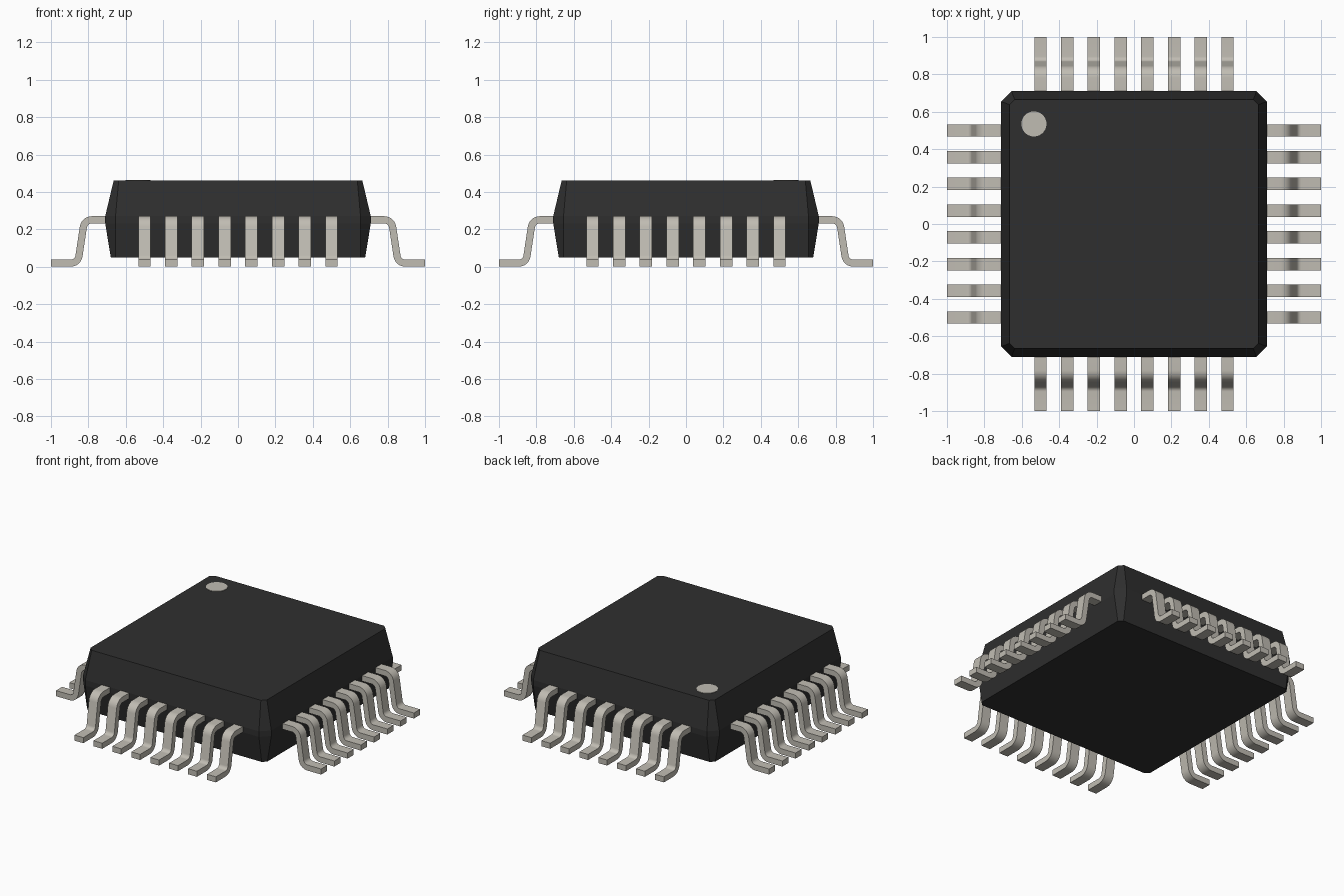
import bpy, bmesh, math
from mathutils import Vector, Matrix

cube = bpy.data.objects.get("Cube")
if cube:
    bpy.data.objects.remove(cube, do_unlink=True)


def material(name, rgb):
    m = bpy.data.materials.new(name)
    m.use_nodes = True
    m.diffuse_color = (*rgb, 1)
    m.node_tree.nodes["Principled BSDF"].inputs["Base Color"].default_value = (*rgb, 1)
    return m


black = material("black plastic", (0.028, 0.028, 0.028))
metal = material("dull metal", (0.53, 0.505, 0.45))


def finish(bm, name, mat):
    bmesh.ops.recalc_face_normals(bm, faces=bm.faces)
    mesh = bpy.data.meshes.new(name)
    bm.to_mesh(mesh)
    bm.free()
    mesh.materials.append(mat)
    ob = bpy.data.objects.new(name, mesh)
    bpy.context.collection.objects.link(ob)
    return ob


# Body: stacked square outlines with cut corners (half width, corner cut, height)
LEVELS = [(0.68, 0.025, 0.05), (0.71, 0.055, 0.232),
          (0.71, 0.055, 0.27), (0.665, 0.027, 0.46)]
bm = bmesh.new()
rings = []
for h, c, z in LEVELS:
    i = h - c
    outline = [(h, -i), (h, i), (i, h), (-i, h), (-h, i), (-h, -i), (-i, -h), (i, -h)]
    rings.append([bm.verts.new((x, y, z)) for x, y in outline])
for low, high in zip(rings, rings[1:]):
    for k in range(8):
        n = (k + 1) % 8
        bm.faces.new((low[k], low[n], high[n], high[k]))
bm.faces.new(rings[0][::-1])
bm.faces.new(rings[-1])
finish(bm, "package_body", black)

# Round marker on the top near one corner
bm = bmesh.new()
bmesh.ops.create_cone(bm, cap_ends=True, segments=40, radius1=0.067, radius2=0.067,
                      depth=0.006, matrix=Matrix.Translation((-0.535, 0.535, 0.46)))
finish(bm, "corner_marker", metal)

# Lead centre line with rounded bends, in the x-z plane
THICK, WIDTH, BEND, STEPS = 0.038, 0.066, 0.046, 8
start, knee, heel, toe = [Vector(p) for p in
                          ((0.69, 0.251), (0.821, 0.251), (0.856, 0.019), (1.0, 0.019))]


def bend(a, corner, b):
    """Centre-line points and side normals along a circular bend."""
    d1, d2 = (corner - a).normalized(), (b - corner).normalized()
    turn = d1.x * d2.y - d1.y * d2.x
    sign = 1 if turn > 0 else -1
    angle = d1.angle(d2)
    n1 = Vector((-d1.y, d1.x))
    centre = corner - d1 * BEND * math.tan(angle / 2) + n1 * sign * BEND
    out = []
    for s in range(STEPS + 1):
        n = Matrix.Rotation(sign * angle * s / STEPS, 2) @ n1
        out.append((centre - n * sign * BEND, n))
    return out


up = Vector((0, 1))
path = [(start, up)] + bend(start, knee, heel) + bend(knee, heel, toe) + [(toe, up)]


def add_lead(bm, offset, matrix):
    """Sweep a rectangular section along the path."""
    sections = []
    for p, n in path:
        corners = []
        for side, w in ((1, -1), (1, 1), (-1, 1), (-1, -1)):
            q = p + n * side * THICK / 2
            corners.append(bm.verts.new(matrix @ Vector((q.x, offset + w * WIDTH / 2, q.y))))
        sections.append(corners)
    for a, b in zip(sections, sections[1:]):
        for k in range(4):
            n = (k + 1) % 4
            bm.faces.new((a[k], a[n], b[n], b[k]))
    bm.faces.new(sections[0])
    bm.faces.new(sections[-1])


# Eight leads on each of the four sides
for side, name in enumerate(("left", "back", "right", "front")):
    bm = bmesh.new()
    turn = Matrix.Rotation(side * math.pi / 2, 4, "Z")
    for k in range(8):
        add_lead(bm, -0.5 + k / 7, turn)
    ob = finish(bm, name + "_leads", metal)
    bpy.ops.object.select_all(action="DESELECT")
    ob.select_set(True)
    bpy.context.view_layer.objects.active = ob
    bpy.ops.object.shade_smooth_by_angle(angle=math.radians(30))
